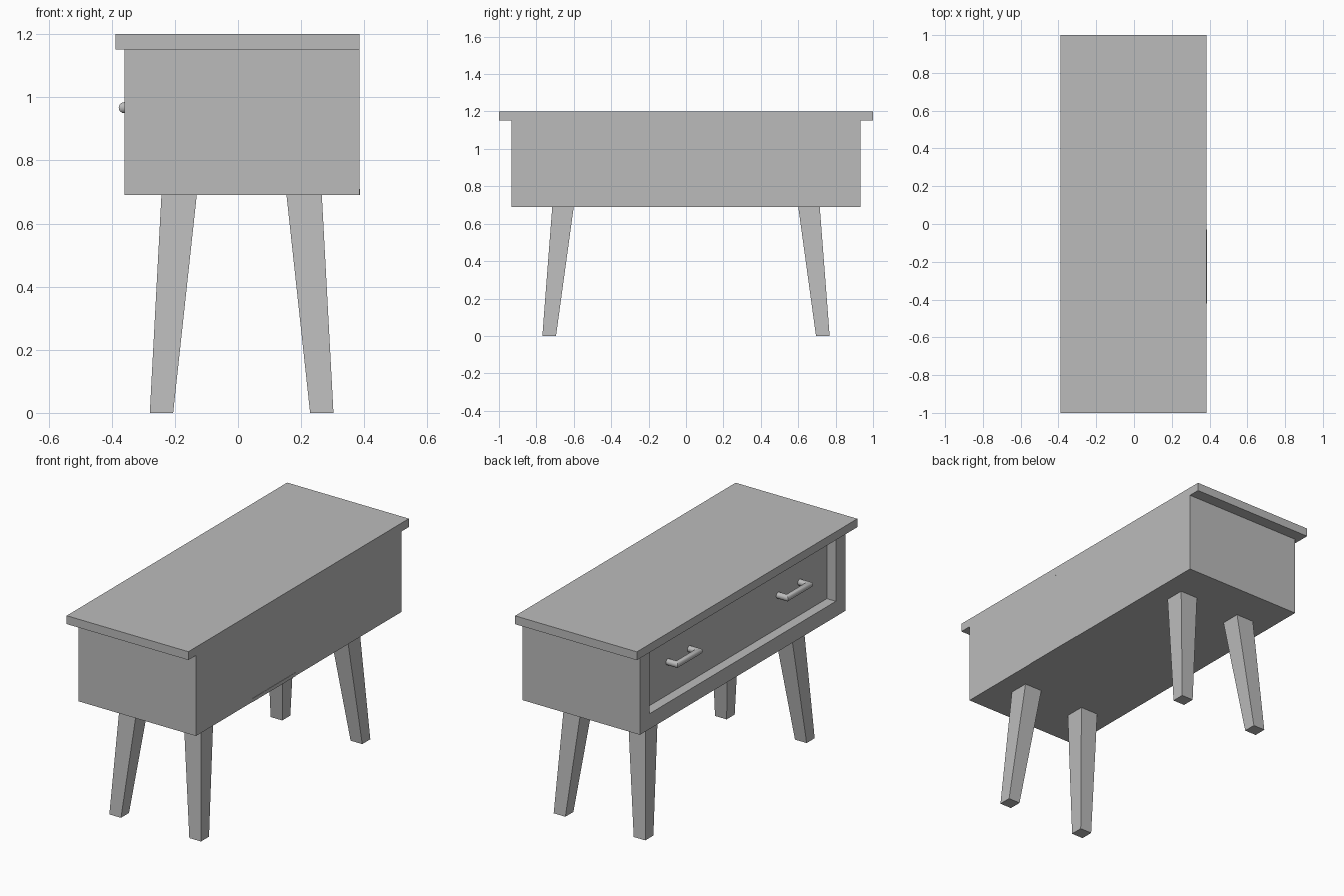
import bpy
import bmesh
from mathutils import Vector

cube = bpy.data.objects.get("Cube")
if cube:
    bpy.data.objects.remove(cube, do_unlink=True)

# Single flat grey
GREY = (0.5, 0.5, 0.5, 1.0)
grey = bpy.data.materials.new("plain grey")
grey.use_nodes = True
grey.diffuse_color = GREY
grey.node_tree.nodes["Principled BSDF"].inputs["Base Color"].default_value = GREY


def finish(bm, name):
    bmesh.ops.recalc_face_normals(bm, faces=bm.faces)
    mesh = bpy.data.meshes.new(name)
    bm.to_mesh(mesh)
    bm.free()
    mesh.materials.append(grey)
    obj = bpy.data.objects.new(name, mesh)
    bpy.context.collection.objects.link(obj)
    return obj


def block(name, bottom, top):
    """Tapered block between two rectangles, each (x0, x1, y0, y1, z)."""
    bm = bmesh.new()
    rings = []
    for x0, x1, y0, y1, z in (bottom, top):
        corners = ((x0, y0), (x1, y0), (x1, y1), (x0, y1))
        rings.append([bm.verts.new((x, y, z)) for x, y in corners])
    low, high = rings
    bm.faces.new(low)
    bm.faces.new(high)
    for i in range(4):
        j = (i + 1) % 4
        bm.faces.new((low[i], low[j], high[j], high[i]))
    return finish(bm, name)


def box(name, x0, x1, y0, y1, z0, z1):
    return block(name, (x0, x1, y0, y1, z0), (x0, x1, y0, y1, z1))


# Cabinet with the recess that holds the drawer
cabinet = box("cabinet", -0.36, 0.385, -0.932, 0.932, 0.69, 1.152)
cutter = box("recess_cutter", -0.5, -0.303, -0.845, 0.845, 0.778, 1.3)
cutter.hide_render = True
cut = cabinet.modifiers.new("recess", "BOOLEAN")
cut.operation = "DIFFERENCE"
cut.solver = "EXACT"
cut.object = cutter
bpy.context.view_layer.objects.active = cabinet
bpy.ops.object.modifier_apply(modifier=cut.name)
bpy.data.objects.remove(cutter, do_unlink=True)

# Lid, overhanging the ends and the drawer side
box("lid", -0.388, 0.385, -1.0, 1.0, 1.152, 1.2)

# Thin strip low on the plain long side
box("side_strip", 0.384, 0.387, -0.42, -0.03, 0.69, 0.71)

# Splayed, tapered legs, mirrored about the cabinet's middle
MID = 0.0115
for sx, side in ((-1, "right"), (1, "left")):
    for sy, end in ((-1, "front"), (1, "back")):
        def ring(xa, xb, ya, yb, z):
            return (MID + sx * xa, MID + sx * xb, sy * ya, sy * yb, z)
        block(f"{end}_{side}_leg", ring(0.217, 0.291, 0.695, 0.768, 0),
              ring(0.142, 0.254, 0.6, 0.715, 0.692))


# Drawer pulls: a round bar mitred into two posts
def pull(name, y, radius=0.0175, sides=16):
    x_bar, x_root, z, half = -0.3605, -0.3, 0.967, 0.0975
    path = [(x_root, y - half), (x_bar, y - half), (x_bar, y + half), (x_root, y + half)]
    # Section directions across the path, stretched at the mitres
    across = [(0, -1), (-1, -1), (-1, 1), (0, 1)]
    bm = bmesh.new()
    circle = bmesh.ops.create_circle(bm, segments=sides, radius=radius)["verts"]
    points = [v.co.copy() for v in circle]
    bmesh.ops.delete(bm, geom=circle, context="VERTS")
    rings = []
    for (px, py), (ax, ay) in zip(path, across):
        rings.append([bm.verts.new(Vector((px + ax * p.x, py + ay * p.x, z + p.y)))
                      for p in points])
    for a, b in zip(rings, rings[1:]):
        for i in range(sides):
            j = (i + 1) % sides
            bm.faces.new((a[i], a[j], b[j], b[i]))
    bm.faces.new(rings[0])
    bm.faces.new(rings[-1])
    obj = finish(bm, name)
    bpy.ops.object.select_all(action="DESELECT")
    obj.select_set(True)
    bpy.context.view_layer.objects.active = obj
    bpy.ops.object.shade_smooth_by_angle()


pull("front_drawer_pull", -0.5)
pull("back_drawer_pull", 0.5)
